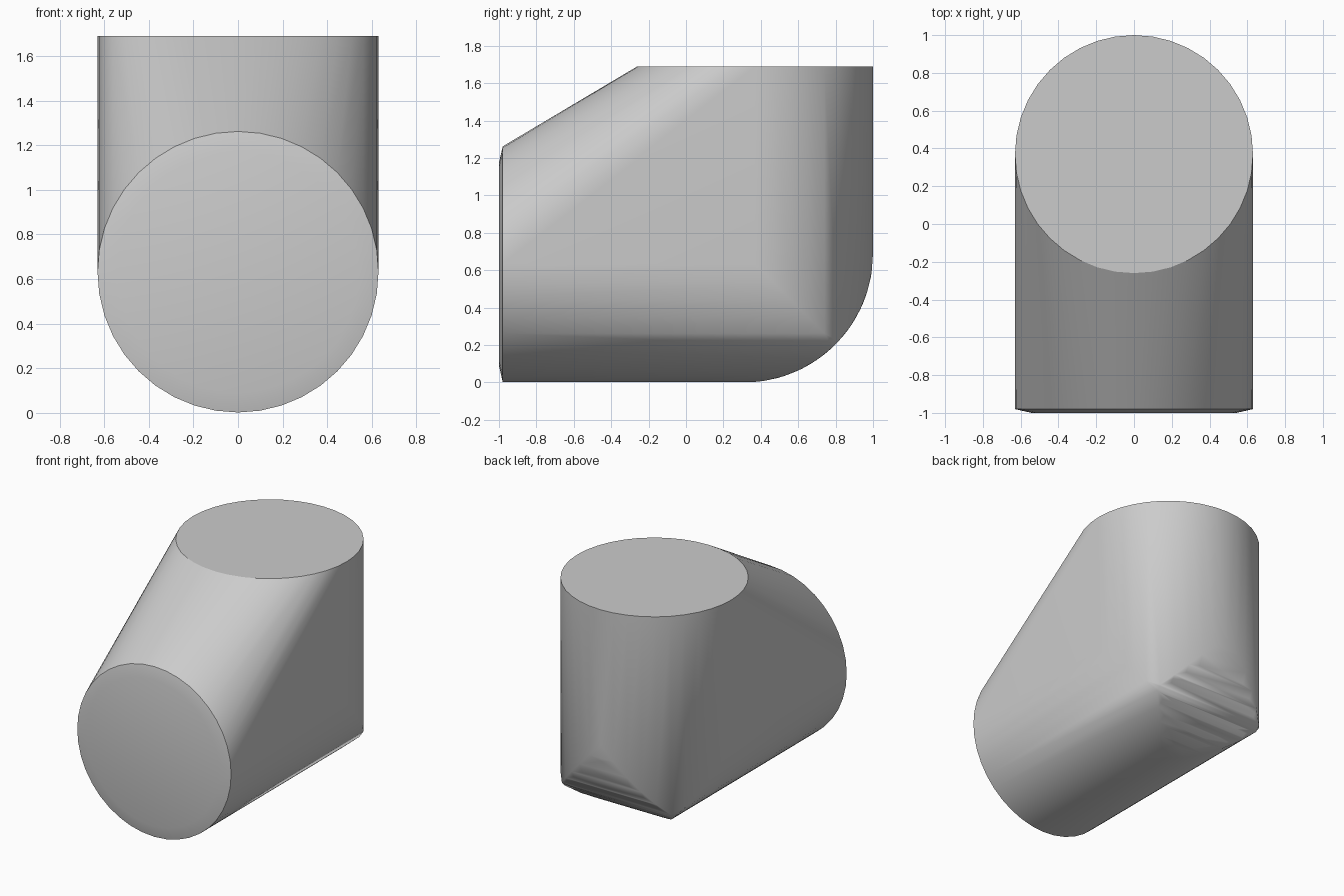
import bpy, bmesh, math

cube = bpy.data.objects.get("Cube")
if cube:
    bpy.data.objects.remove(cube, do_unlink=True)

R = 0.63            # radius of both round ends
AXIS_Y = 0.37       # axis of the upright tube
AXIS_Z = 0.632      # axis of the lying tube
TOP, FRONT = 1.69, -0.98
ARC_R = 0.69        # rounding of the lower back corner
ARC_Y, ARC_Z = 1.0 - ARC_R, ARC_R
SIDES = 40

grey = bpy.data.materials.new("plain grey")
grey.use_nodes = True
colour = (0.6, 0.6, 0.6, 1)
grey.diffuse_color = colour
grey.node_tree.nodes["Principled BSDF"].inputs["Base Color"].default_value = colour


def corner(back, low):
    """Points of the lower back corner of one slice, cut by the big rounding."""
    dy, dz = back - ARC_Y, ARC_Z - low
    if dy <= 0 or dz <= 0 or math.hypot(dy, dz) <= ARC_R:
        return [(back, low)]
    start = math.acos(min(1, dz / ARC_R))
    end = math.asin(min(1, dy / ARC_R))
    steps = 8
    return [(ARC_Y + ARC_R * math.sin(a), ARC_Z - ARC_R * math.cos(a))
            for a in (start + (end - start) * i / steps for i in range(steps + 1))]


# Elbow: side-on slices, wrapped in one convex skin
bm = bmesh.new()
for i in range(SIDES // 2 + 1):
    t = math.pi * i / (SIDES // 2)
    x, s = R * math.cos(t), R * math.sin(t)
    outline = [(FRONT, AXIS_Z + s), (AXIS_Y - s, TOP), (AXIS_Y + s, TOP),
               (FRONT, AXIS_Z - s)] + corner(AXIS_Y + s, AXIS_Z - s)
    for y, z in outline:
        bm.verts.new((x, y, z))
    # Slightly domed front cap
    for side in (-1, 1):
        bm.verts.new((x * 0.86, -1.0, AXIS_Z + side * s * 0.86))

bmesh.ops.remove_doubles(bm, verts=bm.verts, dist=0.001)
hull = bmesh.ops.convex_hull(bm, input=bm.verts)
loose = [g for g in set(hull["geom_interior"] + hull["geom_unused"])
         if isinstance(g, bmesh.types.BMVert)]
bmesh.ops.delete(bm, geom=loose, context="VERTS")
bmesh.ops.dissolve_limit(bm, angle_limit=math.radians(0.5),
                         verts=bm.verts, edges=bm.edges)
bmesh.ops.recalc_face_normals(bm, faces=bm.faces)


def zone(face):
    """Tell the flat top and the front cap from the rounded body."""
    if face.normal.z > 0.99:
        return "top"
    return "cap" if face.normal.y < -0.95 else "body"


# Smooth body, with crisp rims round both ends
for face in bm.faces:
    face.smooth = True
for edge in bm.edges:
    edge.smooth = len({zone(f) for f in edge.link_faces}) == 1

mesh = bpy.data.meshes.new("elbow_body")
bm.to_mesh(mesh)
bm.free()
mesh.materials.append(grey)
bpy.context.collection.objects.link(bpy.data.objects.new("elbow_body", mesh))
